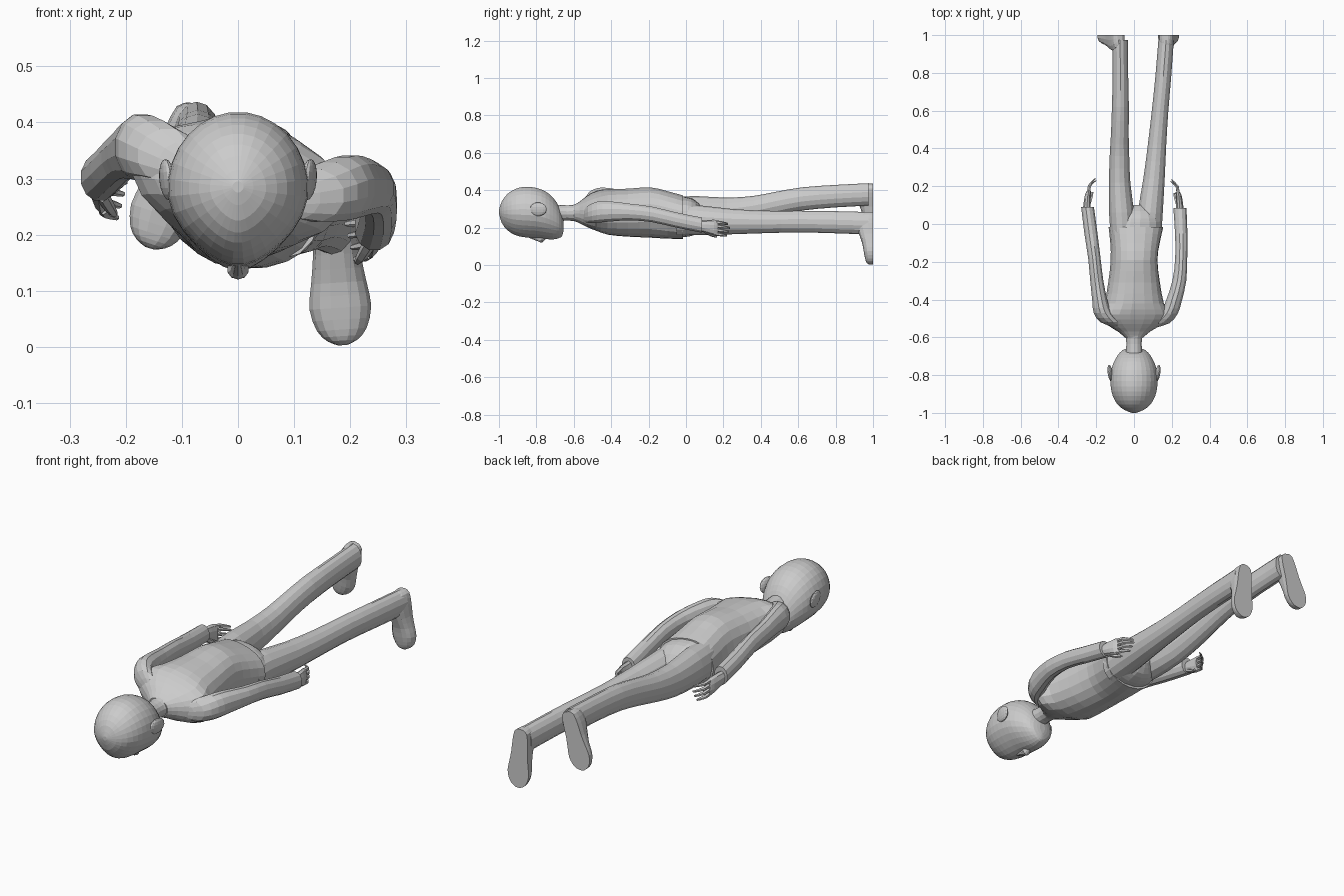
import bpy, bmesh, math
from mathutils import Matrix, Vector


def smooth_rings(rings, sub):
    """Catmull-Rom interpolation of the ring parameters."""
    out = []
    for i in range(len(rings) - 1):
        p0, p1 = rings[max(i - 1, 0)], rings[i]
        p2, p3 = rings[i + 1], rings[min(i + 2, len(rings) - 1)]
        for s in range(sub):
            t = s / sub
            out.append([0.5 * (2 * b + (c - a) * t + (2 * a - 5 * b + 4 * c - d) * t * t
                               + (3 * b - a - 3 * c + d) * t ** 3)
                        for a, b, c, d in zip(p0, p1, p2, p3)])
    out.append(list(rings[-1]))
    return out


def loft(name, rings, n=12, sub=2, tilt=0.0, power=1.0, belly=0.0, floor=None, matrix=None):
    """Faceted skin of elliptical rings (x, y, z, half width, half height) stacked along y."""
    bm = bmesh.new()
    loops = []
    for x, y, z, rx, rz in smooth_rings(rings, sub):
        loop = []
        for k in range(n):
            a = 2 * math.pi * (k + 0.5) / n
            c, s = math.cos(a), math.sin(a)
            u = rx * math.copysign(abs(c) ** power, c)
            v = rz * math.copysign(abs(s) ** power, s)
            if s < 0:
                u *= 1 - belly * s * s
            p = Vector((x + u * math.cos(tilt) - v * math.sin(tilt), y,
                        z + u * math.sin(tilt) + v * math.cos(tilt)))
            if floor is not None:
                p.z = max(p.z, floor)
            loop.append(bm.verts.new(p))
        loops.append(loop)
    for a, b in zip(loops, loops[1:]):
        for k in range(n):
            m = (k + 1) % n
            bm.faces.new((a[k], a[m], b[m], b[k]))
    bm.faces.new(loops[0])
    bm.faces.new(loops[-1])
    if matrix:
        bm.transform(matrix)
    bmesh.ops.recalc_face_normals(bm, faces=bm.faces)
    me = bpy.data.meshes.new(name)
    bm.to_mesh(me)
    bm.free()
    ob = bpy.data.objects.new(name, me)
    bpy.context.collection.objects.link(ob)
    return ob


# Head: crown towards -y, face towards -z
head = [(-1.0, .01, .275, .295), (-.985, .05, .225, .34), (-.955, .088, .185, .38),
        (-.91, .113, .158, .408), (-.86, .124, .147, .419), (-.80, .125, .143, .413),
        (-.75, .115, .138, .393), (-.71, .096, .136, .36), (-.68, .075, .143, .315),
        (-.662, .048, .155, .27), (-.655, .015, .185, .24)]
loft("head", [(0, y, (a + b) / 2, w, (b - a) / 2) for y, w, a, b in head], n=28, belly=.28)
loft("nose", [(0, -.84, .155, .008, .01), (0, -.79, .141, .014, .015),
              (0, -.77, .139, .02, .019), (0, -.75, .148, .008, .008)], n=10)

# Ears: flat shells leaning outward at the back
for side in (-1, 1):
    bpy.ops.mesh.primitive_uv_sphere_add(segments=14, ring_count=8, radius=1,
                                         location=(side * .126, -.79, .298),
                                         rotation=(0, side * .1, -side * .15))
    bpy.context.object.name = "ear_left" if side < 0 else "ear_right"
    bpy.context.object.scale = (.013, .046, .037)

# Neck
loft("neck", [(0, -.72, .275, .05, .05), (0, -.66, .278, .043, .042),
              (0, -.61, .278, .043, .042), (0, -.55, .28, .06, .055)], n=14)

# Shirt, rolled slightly about the body axis, and hips
loft("shirt", [(0, -.60, .278, .05, .042), (0, -.57, .28, .085, .055),
               (0, -.53, .285, .15, .078), (0, -.48, .288, .19, .1),
               (0, -.42, .283, .158, .119), (.0, -.31, .279, .136, .127),
               (.0, -.19, .28, .122, .134), (.005, -.10, .267, .13, .126),
               (.01, -.015, .255, .145, .114)], n=20, tilt=-.2, power=.85, belly=.2)
loft("hips", [(.005, -.10, .27, .115, .115), (.01, -.015, .258, .136, .106),
              (.014, .03, .256, .125, .098), (.018, .07, .25, .09, .075),
              (.022, .10, .25, .03, .035)], n=18, tilt=-.2, power=.9)

# Trouser legs
loft("leg_left", [(-.06, -.05, .28, .065, .085), (-.066, .06, .28, .068, .088),
                  (-.076, .22, .283, .058, .077), (-.077, .36, .302, .053, .067),
                  (-.075, .48, .327, .048, .064), (-.072, .62, .353, .046, .062),
                  (-.072, .80, .368, .042, .06), (-.074, .975, .377, .042, .06)], n=14)
loft("leg_right", [(.082, -.05, .24, .065, .082), (.086, .06, .24, .068, .08),
                   (.106, .24, .232, .058, .068), (.122, .42, .230, .050, .06),
                   (.138, .60, .232, .045, .058), (.155, .78, .229, .043, .059),
                   (.17, .975, .223, .042, .06)], n=14)


# Shoes: local y runs heel to toe, local z rises from the sole
def shoe(name, heel, toe):
    h, t = Vector((heel[0], 1, heel[1])), Vector((toe[0], 1, toe[1]))
    d = (t - h).normalized()
    up = Vector((0, -1, 0))
    m = Matrix((d.cross(up), d, up)).transposed().to_4x4()
    m.translation = h
    length = (t - h).length
    prof = [(0, .012, .05), (.05, .032, .075), (.22, .04, .09), (.42, .043, .075),
            (.6, .05, .058), (.76, .056, .05), (.9, .045, .042), (.97, .027, .034), (1, .008, .022)]
    loft(name, [(0, k * length, 0, w, z) for k, w, z in prof], n=16, power=.75,
         floor=0, matrix=m)


shoe("shoe_left", (-.075, .432), (-.158, .176))
shoe("shoe_right", (.168, .282), (.187, .003))

# Sleeves, the shoulder ends buried in the shirt
loft("sleeve_left", [(-.08, -.545, .315, .03, .03), (-.125, -.52, .34, .055, .05),
                     (-.165, -.47, .354, .05, .06), (-.18, -.41, .355, .042, .058),
                     (-.197, -.30, .347, .036, .048), (-.21, -.18, .338, .034, .045),
                     (-.228, -.05, .318, .036, .043), (-.246, .09, .302, .035, .043)], n=12)
loft("sleeve_right", [(.08, -.55, .262, .03, .03), (.135, -.525, .27, .055, .048),
                      (.185, -.475, .282, .048, .058), (.21, -.41, .286, .044, .056),
                      (.24, -.30, .283, .038, .046), (.25, -.18, .27, .033, .043),
                      (.25, -.05, .24, .034, .042), (.243, .085, .213, .036, .042)], n=12)


# Hands: palm, four curled fingers and a thumb
def hand(name, x, y, z, s, drop):
    loft(name + "_palm", [(x, y - .02, z, .022, .028), (x - s * .002, y + .02, z - .004, .02, .034),
                          (x - s * .006, y + .065, z - drop * .5, .016, .042),
                          (x - s * .012, y + .085, z - drop * .6, .012, .038)], n=10)
    for i in range(4):
        fz = z - drop * .6 + (i - 1.5) * .021
        ln = (.055, .066, .07, .06)[i]
        curl = .02 + .005 * i
        loft(f"{name}_finger_{i + 1}",
             [(x - s * .010, y + .07, fz, .009, .010),
              (x - s * .014, y + .08 + ln * .5, fz - drop * .25, .009, .009),
              (x - s * (.014 + curl), y + .08 + ln, fz - drop * .5, .005, .005)], n=6)
    loft(name + "_thumb", [(x - s * .008, y + .01, z - .025, .012, .012),
                           (x - s * .022, y + .05, z - .048, .010, .010),
                           (x - s * .03, y + .08, z - .058, .006, .006)], n=6)


hand("hand_left", -.25, .09, .295, -1, .03)
hand("hand_right", .243, .085, .21, 1, .02)
